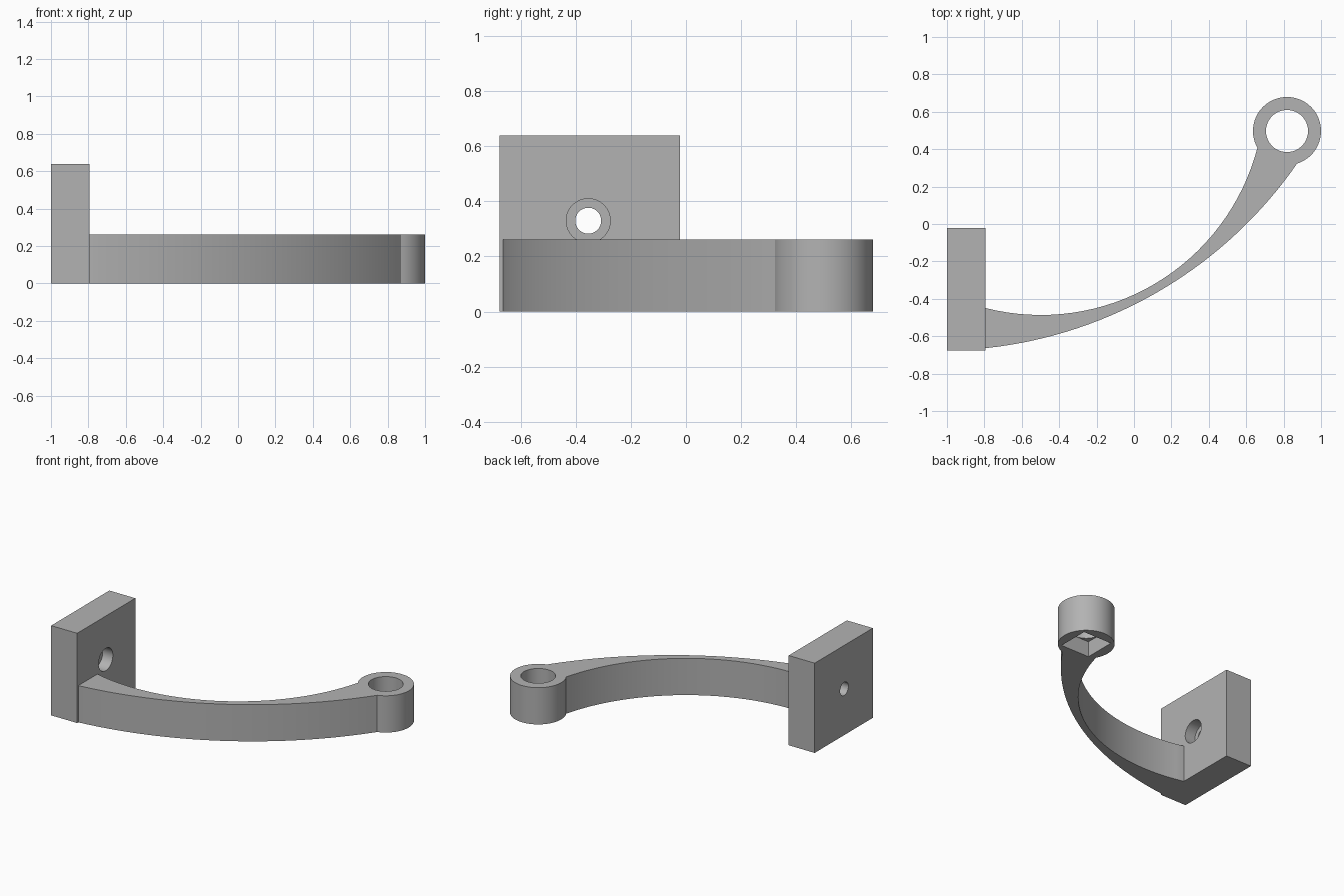
import bpy
import bmesh
from math import cos, sin, pi, radians
from mathutils import Matrix, Vector

default = bpy.data.objects.get("Cube")
if default:
    bpy.data.objects.remove(default, do_unlink=True)

grey = bpy.data.materials.new("plain grey")
grey.use_nodes = True
colour = (0.45, 0.45, 0.45, 1)
grey.diffuse_color = colour
grey.node_tree.nodes["Principled BSDF"].inputs["Base Color"].default_value = colour

PLATE_FACE = -0.795
ARM_HEIGHT = 0.262
EYE = Vector((0.818, 0.497))
EYE_RADIUS, BORE_RADIUS = 0.182, 0.1125
BOLT = Vector((-0.355, 0.33))


def make_object(name, bm):
    bmesh.ops.recalc_face_normals(bm, faces=bm.faces)
    mesh = bpy.data.meshes.new(name)
    bm.to_mesh(mesh)
    bm.free()
    mesh.materials.append(grey)
    obj = bpy.data.objects.new(name, mesh)
    bpy.context.collection.objects.link(obj)
    return obj


def box(name, low, high):
    low, high = Vector(low), Vector(high)
    bm = bmesh.new()
    bmesh.ops.create_cube(bm, size=1)
    bmesh.ops.scale(bm, vec=high - low, verts=bm.verts)
    bmesh.ops.translate(bm, vec=(low + high) / 2, verts=bm.verts)
    return make_object(name, bm)


def cylinder(name, radius, centre, length, along_x=False, sides=64):
    bm = bmesh.new()
    turn = Matrix.Rotation(pi / 2, 4, "Y") if along_x else Matrix()
    bmesh.ops.create_cone(bm, cap_ends=True, segments=sides, radius1=radius, radius2=radius,
                          depth=length, matrix=Matrix.Translation(centre) @ turn)
    return make_object(name, bm)


def arc(a, b, c, steps=32):
    """Points on the circle through a, b and c, from a to c."""
    a, b, c = Vector(a), Vector(b), Vector(c)
    d = 2 * (a.x * (b.y - c.y) + b.x * (c.y - a.y) + c.x * (a.y - b.y))
    aa, bb, cc = a.length_squared, b.length_squared, c.length_squared
    centre = Vector(((aa * (b.y - c.y) + bb * (c.y - a.y) + cc * (a.y - b.y)) / d,
                     (aa * (c.x - b.x) + bb * (a.x - c.x) + cc * (b.x - a.x)) / d))
    start = a - centre
    sweep = -start.angle_signed(c - centre)
    return [centre + Matrix.Rotation(sweep * i / steps, 2) @ start for i in range(steps + 1)]


def combine(target, tool, operation):
    mod = target.modifiers.new(operation, "BOOLEAN")
    mod.operation, mod.object, mod.solver = operation, tool, "EXACT"
    bpy.context.view_layer.objects.active = target
    bpy.ops.object.modifier_apply(modifier=mod.name)
    bpy.data.objects.remove(tool, do_unlink=True)


# Upright mounting plate
bracket = box("mounting_bracket", (-1, -0.677, 0), (PLATE_FACE, -0.022, 0.64))

# Tapering curved arm, thinnest in the middle
outer = arc((PLATE_FACE, -0.664), (0, -0.432), (0.878, 0.332))
inner = arc((PLATE_FACE, -0.449), (0, -0.378), (0.66, 0.408))
root = [Vector((PLATE_FACE - 0.06, p.y)) for p in (inner[0], outer[0])]
bm = bmesh.new()
base = bm.faces.new([bm.verts.new((p.x, p.y, 0)) for p in outer + inner[::-1] + root])
top = bmesh.ops.extrude_face_region(bm, geom=[base])["geom"]
bmesh.ops.translate(bm, vec=(0, 0, ARM_HEIGHT),
                    verts=[v for v in top if isinstance(v, bmesh.types.BMVert)])
combine(bracket, make_object("arm", bm), "UNION")

# Round eye at the arm's tip
combine(bracket, cylinder("eye", EYE_RADIUS, (EYE.x, EYE.y, ARM_HEIGHT / 2), ARM_HEIGHT), "UNION")

# Round bore through the eye, with a square nut pocket underneath
combine(bracket, cylinder("bore", BORE_RADIUS, (EYE.x, EYE.y, 0.2), 1), "DIFFERENCE")
r = BORE_RADIUS
combine(bracket, box("nut_pocket", (EYE.x - r, EYE.y - r, -0.1), (EYE.x + r, EYE.y + r, 0.11)),
        "DIFFERENCE")

# Bolt hole through the plate, counterbored on the arm side
combine(bracket, cylinder("bolt_hole", 0.047, (-0.9, BOLT.x, BOLT.y), 1, True), "DIFFERENCE")
combine(bracket, cylinder("counterbore", 0.08, (PLATE_FACE, BOLT.x, BOLT.y), 0.16, True),
        "DIFFERENCE")

# Smooth the curves, keep the corners crisp
bpy.ops.object.select_all(action="DESELECT")
bracket.select_set(True)
bpy.context.view_layer.objects.active = bracket
bpy.ops.object.shade_smooth_by_angle(angle=radians(30))
